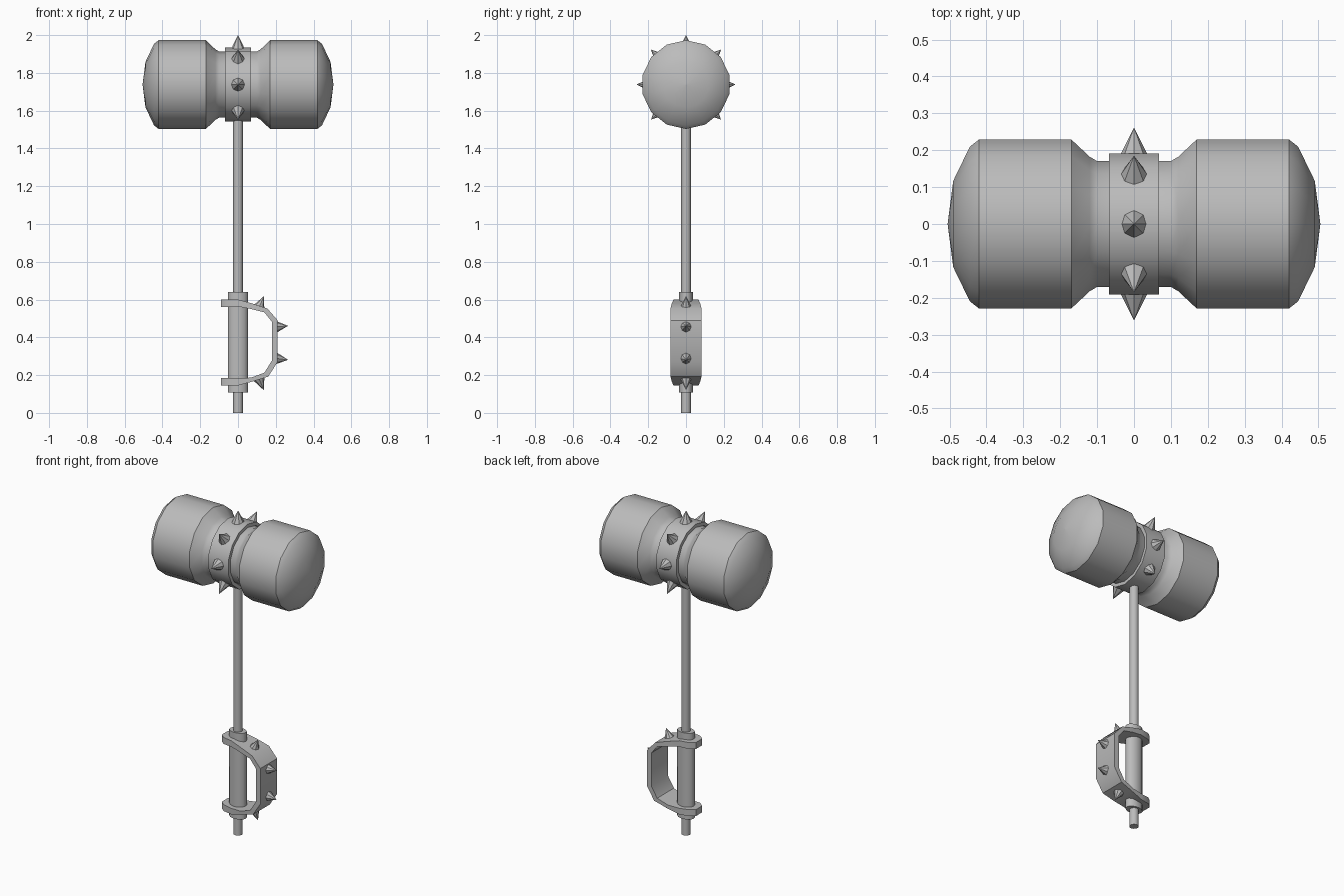
import bpy
import bmesh
from math import sin, cos, pi, radians
from mathutils import Vector

cube = bpy.data.objects.get("Cube")
if cube:
    bpy.data.objects.remove(cube, do_unlink=True)

GREY = (0.5, 0.5, 0.5, 1)
metal = bpy.data.materials.new("plain grey")
metal.use_nodes = True
metal.diffuse_color = GREY
metal.node_tree.nodes["Principled BSDF"].inputs["Base Color"].default_value = GREY

HEAD_Z = 1.738


def loft(name, rings, closed=False, smooth_angle=37):
    """Skin a list of point rings; cap the ends unless closed."""
    bm = bmesh.new()
    loops = [[bm.verts.new(p) for p in ring] for ring in rings]
    count = len(loops[0])
    pairs = list(zip(loops, loops[1:]))
    if closed:
        pairs.append((loops[-1], loops[0]))
    else:
        bm.faces.new(loops[0])
        bm.faces.new(loops[-1])
    for a, b in pairs:
        for i in range(count):
            j = (i + 1) % count
            bm.faces.new((a[i], a[j], b[j], b[i]))
    bmesh.ops.remove_doubles(bm, verts=bm.verts, dist=1e-5)
    bmesh.ops.recalc_face_normals(bm, faces=bm.faces)
    mesh = bpy.data.meshes.new(name)
    bm.to_mesh(mesh)
    bm.free()
    mesh.materials.append(metal)
    obj = bpy.data.objects.new(name, mesh)
    bpy.context.collection.objects.link(obj)
    bpy.ops.object.select_all(action="DESELECT")
    obj.select_set(True)
    bpy.context.view_layer.objects.active = obj
    bpy.ops.object.shade_smooth_by_angle(angle=radians(smooth_angle))
    return obj


def x_ring(x, r, n=14):
    return [(x, r * sin(2 * pi * i / n), HEAD_Z + r * cos(2 * pi * i / n))
            for i in range(n)]


def z_ring(z, rx, ry, n=14):
    return [(rx * cos(2 * pi * i / n), ry * sin(2 * pi * i / n), z)
            for i in range(n)]


def spike(name, base, tip, radius):
    base, tip = Vector(base), Vector(tip)
    axis = tip - base
    bpy.ops.mesh.primitive_cone_add(vertices=8, radius1=radius, radius2=0,
                                    depth=axis.length, location=(base + tip) / 2)
    obj = bpy.context.object
    obj.name = name
    obj.rotation_euler = axis.to_track_quat("Z", "Y").to_euler()
    obj.data.materials.append(metal)


# Hammer head: half profile mirrored along x
half = [(0.10, 0.175), (0.12, 0.187), (0.17, 0.235), (0.42, 0.235),
        (0.445, 0.215), (0.49, 0.12), (0.505, 0.002)]
profile = [(-x, r) for x, r in reversed(half)] + half
loft("hammer_head", [x_ring(x, r) for x, r in profile])

# Collar band and its spikes, with none where the shaft enters
loft("collar_band", [x_ring(-0.068, 0.196), x_ring(0.068, 0.196)])
for k in range(-3, 4):
    d = Vector((0, sin(k * pi / 4), cos(k * pi / 4)))
    centre = Vector((0, 0, HEAD_Z))
    spike("collar_spike", centre + d * 0.185, centre + d * 0.262, 0.038)

# Shaft and oval grip
loft("shaft", [z_ring(0, 0.026, 0.026), z_ring(1.58, 0.026, 0.026)])
loft("grip", [z_ring(0.107, 0.054, 0.037), z_ring(0.64, 0.054, 0.037)])

# Hand guard: outer x, z, inner x, z, half width
guard = [(-0.09, 0.60, -0.09, 0.56, 0.03), (-0.06, 0.60, -0.06, 0.56, 0.055),
         (0.0, 0.60, 0.0, 0.563, 0.066), (0.08, 0.578, 0.07, 0.55, 0.076),
         (0.155, 0.553, 0.14, 0.532, 0.082), (0.21, 0.49, 0.18, 0.482, 0.082),
         (0.21, 0.27, 0.18, 0.278, 0.082), (0.16, 0.192, 0.14, 0.213, 0.082),
         (0.08, 0.167, 0.07, 0.187, 0.076), (0.0, 0.145, 0.0, 0.182, 0.066),
         (-0.06, 0.145, -0.06, 0.185, 0.055), (-0.09, 0.145, -0.09, 0.185, 0.03)]
loft("hand_guard", [[(ox, -w, oz), (ox, w, oz), (ix, w, iz), (ix, -w, iz)]
                    for ox, oz, ix, iz, w in guard])

# Guard spikes
for bx, bz, tx, tz in [(0.112, 0.56, 0.137, 0.618), (0.205, 0.456, 0.265, 0.461),
                       (0.205, 0.288, 0.265, 0.281), (0.112, 0.18, 0.137, 0.12)]:
    spike("guard_spike", (bx, 0, bz), (tx, 0, tz), 0.03)
